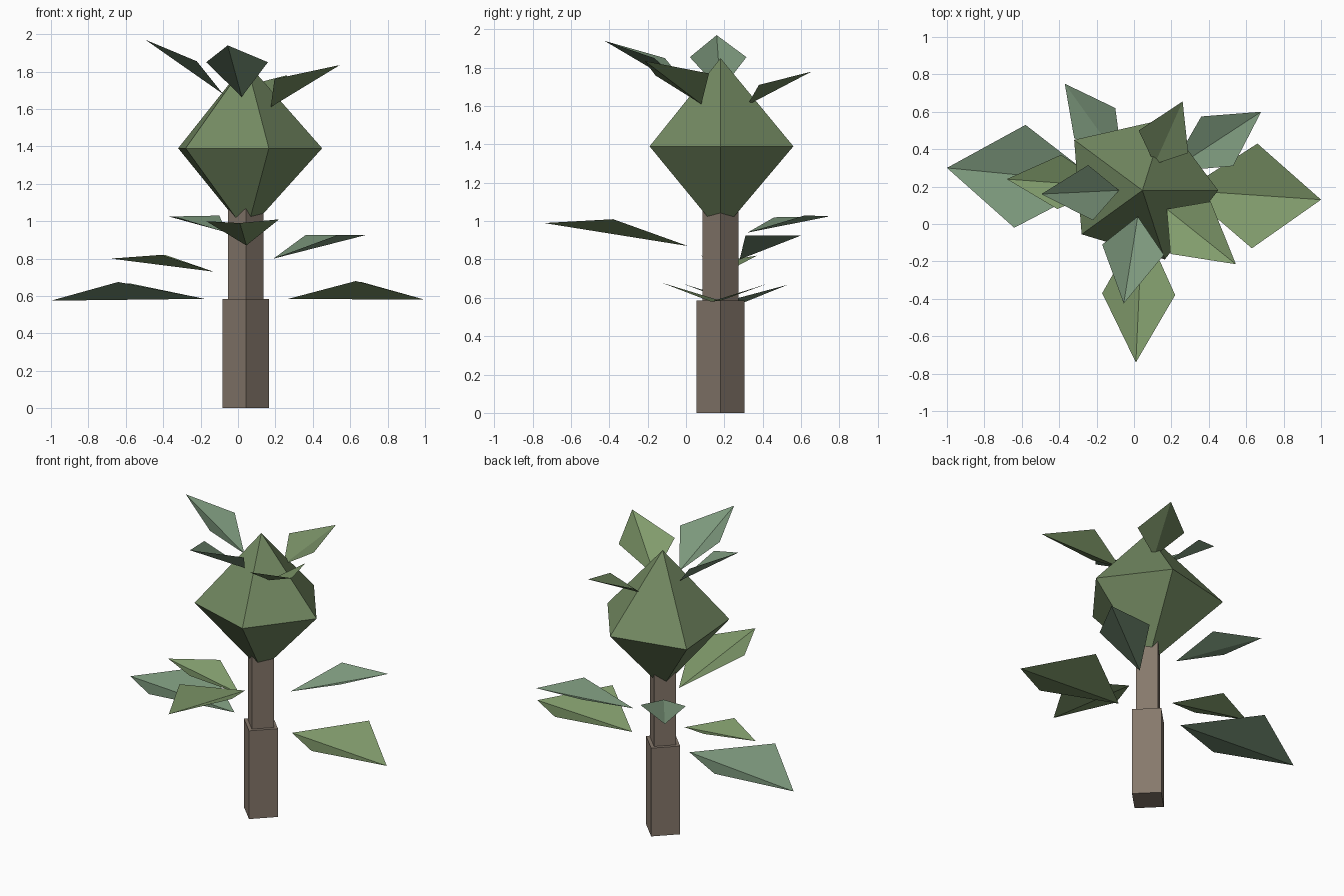
import bpy, bmesh

def material(name, rgb):
    m = bpy.data.materials.new(name)
    m.diffuse_color = (*rgb, 1)
    return m

BARK = material("bark", (0.24, 0.19, 0.15))
CROWN = material("crown_green", (0.17, 0.25, 0.12))
GREEN = material("leaf_green", (0.22, 0.33, 0.15))
BLUE = material("leaf_blue_green", (0.20, 0.31, 0.20))
CX, CY = 0.042, 0.18  # trunk axis

def mesh_object(name, verts, faces, mat, closed=True):
    me = bpy.data.meshes.new(name)
    me.from_pydata(verts, [], faces)
    if closed:
        bm = bmesh.new()
        bm.from_mesh(me)
        bmesh.ops.recalc_face_normals(bm, faces=bm.faces)
        bm.to_mesh(me)
        bm.free()
    me.materials.append(mat)
    ob = bpy.data.objects.new(name, me)
    bpy.context.collection.objects.link(ob)
    return ob

# Trunk: two stacked four-sided posts
def post(name, r, z0, z1):
    bpy.ops.mesh.primitive_cylinder_add(vertices=4, radius=r, depth=z1 - z0,
                                        location=(CX, CY, (z0 + z1) / 2))
    ob = bpy.context.object
    ob.name = name
    ob.data.materials.append(BARK)

post("lower_trunk", 0.125, 0, 0.585)
post("upper_trunk", 0.095, 0.585, 1.15)

# Crown: five-sided double cone, slightly uneven
ring = [(0.45, 0.18), (0.165, 0.56), (-0.32, 0.45), (-0.28, -0.055), (0.165, -0.19)]
verts = [(x, y, 1.39) for x, y in ring] + [(0.045, 0.18, 1.85), (0.045, 0.18, 0.94)]
faces = [(i, (i + 1) % 5, apex) for i in range(5) for apex in (5, 6)]
mesh_object("crown", verts, faces, CROWN)

# Leaves: kites folded along the spine (base, side, tip, side)
def leaf(name, mat, base, side_a, tip, side_b):
    mesh_object(name, [base, side_a, tip, side_b], [(0, 1, 2), (0, 2, 3)], mat, False)

leaf("low_leaf_left", BLUE, (-0.18, 0.22, 0.585), (-0.64, -0.02, 0.675),
     (-1.0, 0.30, 0.575), (-0.58, 0.53, 0.668))
leaf("low_leaf_right", GREEN, (0.27, 0.18, 0.585), (0.66, 0.43, 0.675),
     (1.0, 0.13, 0.58), (0.63, -0.13, 0.68))
leaf("mid_leaf_left", GREEN, (-0.13, 0.20, 0.73), (-0.41, 0.08, 0.82),
     (-0.68, 0.24, 0.80), (-0.39, 0.37, 0.82))
leaf("mid_leaf_back_right", BLUE, (0.19, 0.28, 0.80), (0.36, 0.575, 0.925),
     (0.68, 0.60, 0.925), (0.53, 0.31, 0.925))
leaf("mid_leaf_front", GREEN, (0.045, 0.01, 0.87), (0.22, -0.38, 1.01),
     (0.01, -0.74, 0.99), (-0.17, -0.37, 1.0))
leaf("mid_leaf_back_left", BLUE, (-0.06, 0.32, 0.94), (-0.32, 0.46, 1.02),
     (-0.37, 0.75, 1.025), (-0.10, 0.62, 1.03))
leaf("top_leaf_right", GREEN, (0.175, 0.08, 1.61), (0.41, 0.12, 1.77),
     (0.545, -0.215, 1.835), (0.195, -0.16, 1.76))
leaf("top_leaf_front", BLUE, (0.02, 0.04, 1.665), (0.16, -0.165, 1.85),
     (-0.055, -0.425, 1.94), (-0.17, -0.11, 1.85))
leaf("top_leaf_left", BLUE, (-0.08, 0.18, 1.68), (-0.22, 0.02, 1.855),
     (-0.495, 0.16, 1.97), (-0.245, 0.315, 1.855))
leaf("top_leaf_back", CROWN, (0.11, 0.32, 1.605), (0.29, 0.38, 1.71),
     (0.26, 0.655, 1.78), (0.025, 0.50, 1.72))
